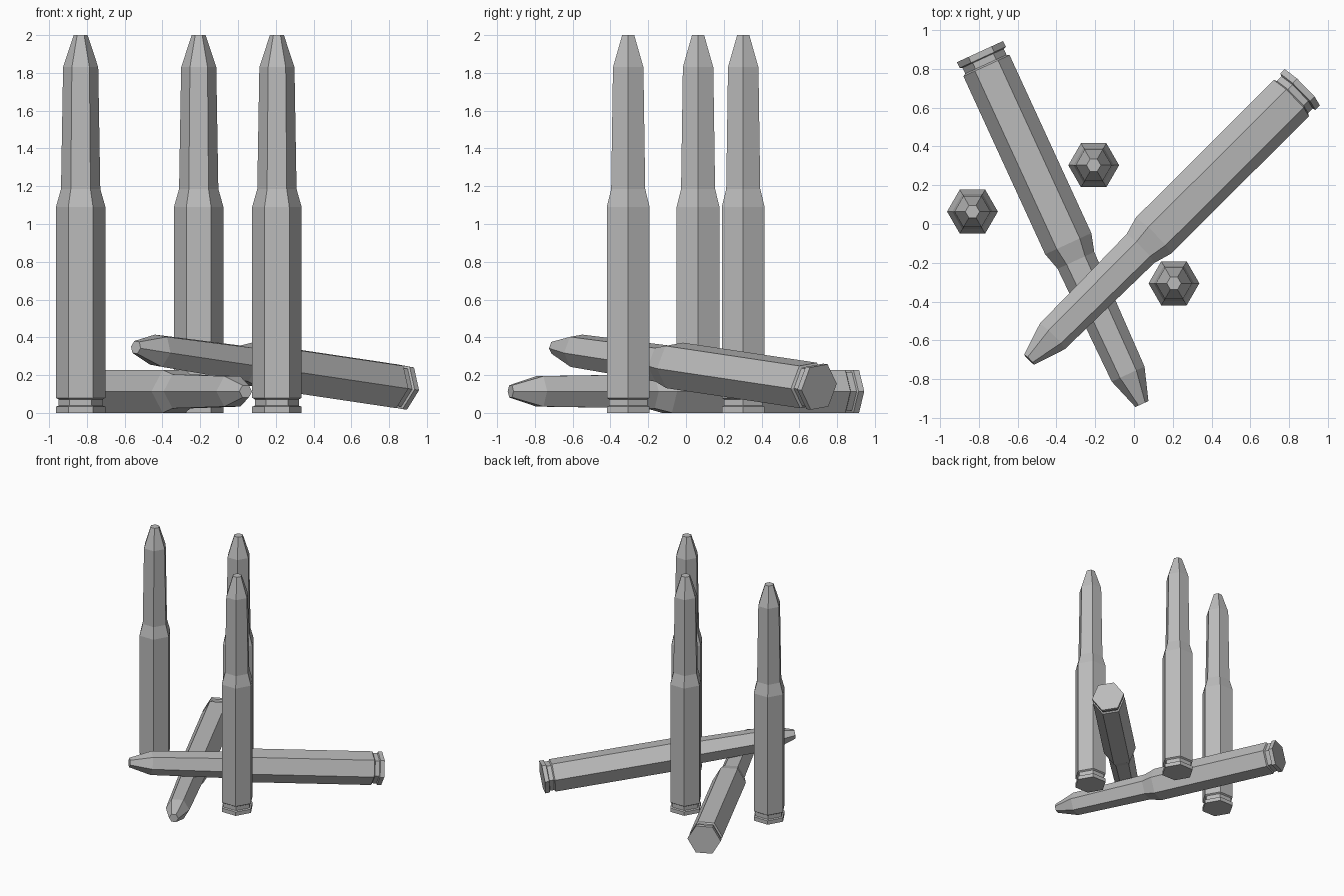
import bpy, bmesh, math
from mathutils import Matrix, Vector

if "Cube" in bpy.data.objects:
    bpy.data.objects.remove(bpy.data.objects["Cube"], do_unlink=True)

SIDES = 6
# (radius, height) from the base to the tip: rim, groove, case, shoulder, neck, point
PROFILE = [(0.131, 0.0), (0.131, 0.033), (0.117, 0.038), (0.117, 0.072),
           (0.131, 0.08), (0.131, 1.09), (0.104, 1.185), (0.093, 1.83),
           (0.037, 2.0)]

grey = bpy.data.materials.new("plain_grey")
grey.use_nodes = True
colour = (0.5, 0.5, 0.5, 1)
grey.diffuse_color = colour
grey.node_tree.nodes["Principled BSDF"].inputs["Base Color"].default_value = colour


def cartridge_mesh():
    """Six-sided lathe of the profile, closed at both ends."""
    bm = bmesh.new()
    rings = []
    for radius, height in PROFILE:
        angles = [math.tau * i / SIDES for i in range(SIDES)]
        rings.append([bm.verts.new((radius * math.cos(a), radius * math.sin(a), height))
                      for a in angles])
    for low, high in zip(rings, rings[1:]):
        for i in range(SIDES):
            j = (i + 1) % SIDES
            bm.faces.new((low[i], low[j], high[j], high[i]))
    bm.faces.new(rings[0][::-1])
    bm.faces.new(rings[-1])
    mesh = bpy.data.meshes.new("cartridge")
    bm.to_mesh(mesh)
    bm.free()
    mesh.materials.append(grey)
    return mesh


def place(name, mesh, base, tip, roll=0):
    """Stand or lay a cartridge so its axis runs from base towards tip."""
    base = Vector(base)
    axis = (Vector(tip) - base).normalized()
    if abs(axis.z) > 0.99:
        side = Vector((1, 0, 0))
    else:
        side = Vector((axis.y, -axis.x, 0)).normalized()
    side = Matrix.Rotation(math.radians(roll), 3, axis) @ side
    turn = Matrix((side, axis.cross(side), axis)).transposed()
    obj = bpy.data.objects.new(name, mesh)
    obj.matrix_world = Matrix.Translation(base) @ turn.to_4x4()
    bpy.context.collection.objects.link(obj)


shape = cartridge_mesh()

# Standing cartridges
for name, x, y in [("standing_cartridge_right", -0.833, 0.064),
                   ("standing_cartridge_back", -0.208, 0.303),
                   ("standing_cartridge_front", 0.206, -0.306)]:
    place(name, shape, (x, y, 0), (x, y, 2))

# Cartridge lying flat on the ground
place("lying_cartridge", shape, (-0.794, 0.889, 0.114), (0.036, -0.918, 0.114))

# Cartridge leaning across the lying one
place("leaning_cartridge", shape, (0.868, 0.705, 0.137), (-0.542, -0.70, 0.347), roll=-7.5)
